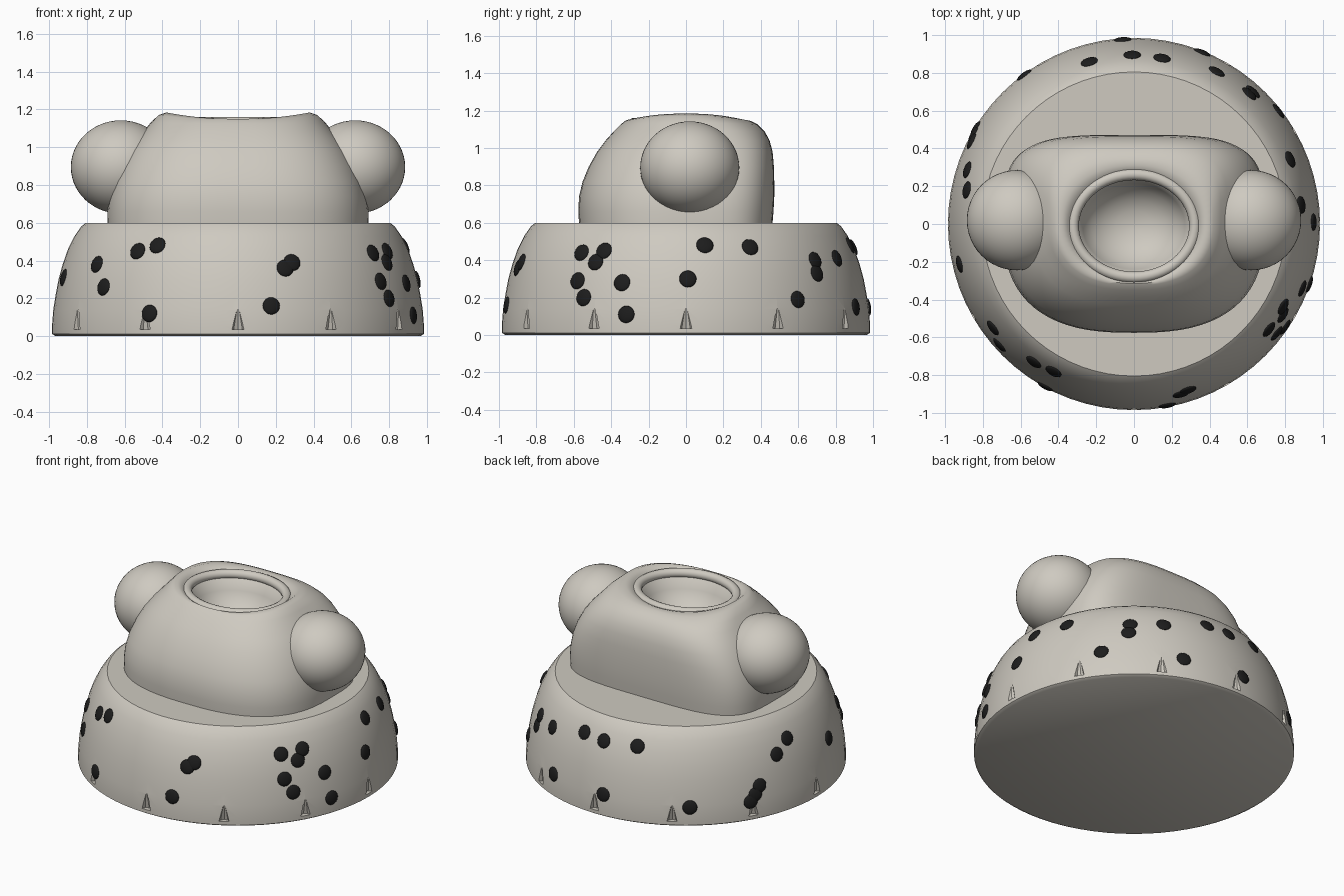
import bpy, bmesh, math
from mathutils import Vector, Matrix

if "Cube" in bpy.data.objects:
    bpy.data.objects.remove(bpy.data.objects["Cube"])


def material(name, colour):
    m = bpy.data.materials.new(name)
    m.diffuse_color = (*colour, 1)
    m.use_nodes = True
    m.node_tree.nodes["Principled BSDF"].inputs["Base Color"].default_value = m.diffuse_color
    return m


CLAY = material("warm_grey", (0.62, 0.59, 0.53))
BLACK = material("black", (0.012, 0.012, 0.012))


def finish(name, bm, mat, angle=40):
    bmesh.ops.recalc_face_normals(bm, faces=bm.faces)
    mesh = bpy.data.meshes.new(name)
    bm.to_mesh(mesh)
    bm.free()
    obj = bpy.data.objects.new(name, mesh)
    bpy.context.collection.objects.link(obj)
    mesh.materials.append(mat)
    bpy.ops.object.select_all(action='DESELECT')
    obj.select_set(True)
    bpy.context.view_layer.objects.active = obj
    if angle:
        bpy.ops.object.shade_smooth_by_angle(angle=math.radians(angle))
    return obj


def loft(bm, rings):
    """Skin a stack of closed rings and cap both ends."""
    rows = [[bm.verts.new(p) for p in ring] for ring in rings]
    n = len(rows[0])
    for a, b in zip(rows, rows[1:]):
        for i in range(n):
            j = (i + 1) % n
            bm.faces.new((a[i], a[j], b[j], b[i]))
    bm.faces.new(rows[0])
    bm.faces.new(rows[-1])


# Domed base
BASE = [(0, 0.965), (0.012, 0.985), (0.06, 0.985), (0.14, 0.978), (0.22, 0.965),
        (0.30, 0.95), (0.38, 0.928), (0.46, 0.90), (0.53, 0.865), (0.58, 0.83), (0.60, 0.805)]


def base_radius(z):
    for (z0, r0), (z1, r1) in zip(BASE, BASE[1:]):
        if z <= z1:
            return r0 + (r1 - r0) * (z - z0) / (z1 - z0)
    return BASE[-1][1]


bm = bmesh.new()
loft(bm, [[(r * math.cos(t * math.tau / 72), r * math.sin(t * math.tau / 72), z)
           for t in range(72)] for z, r in BASE])
base = finish("base", bm, CLAY, 35)

# Small tapered notches around the foot of the base
bm = bmesh.new()
for i in range(12):
    a = i * math.tau / 12
    place = Matrix.Rotation(a, 4, 'Z') @ Matrix.Translation((0.985, 0, 0.09))
    bmesh.ops.create_cone(bm, cap_ends=True, segments=8, radius1=0.032,
                          radius2=0.008, depth=0.11, matrix=place)
cutter = finish("notch_cutter", bm, CLAY, 0)
cut = base.modifiers.new("notches", 'BOOLEAN')
cut.operation = 'DIFFERENCE'
cut.solver = 'EXACT'
cut.object = cutter
cutter.hide_render = True
cutter.hide_set(True)

# Upper body: rounded sections, dished top and a bowl-shaped opening
# z, half width, front y, back y, front exponent, back exponent, side lift
SECTIONS = [
    (0.57, 0.69, -0.57, 0.46, 2.6, 3.9, 0), (0.66, 0.692, -0.576, 0.468, 2.6, 3.9, 0),
    (0.74, 0.683, -0.572, 0.472, 2.6, 3.9, 0), (0.82, 0.663, -0.553, 0.472, 2.6, 3.9, 0),
    (0.90, 0.63, -0.52, 0.470, 2.6, 3.8, 0), (0.98, 0.585, -0.475, 0.463, 2.7, 3.6, 0),
    (1.04, 0.54, -0.43, 0.447, 2.7, 3.4, 0), (1.09, 0.495, -0.385, 0.42, 2.7, 3.2, 0),
    (1.125, 0.46, -0.35, 0.385, 2.6, 2.9, 0.008), (1.145, 0.42, -0.325, 0.345, 2.4, 2.6, 0.025),
    (1.15, 0.38, -0.315, 0.31, 2.2, 2.3, 0.034), (1.14, 0.35, -0.305, 0.285, 2, 2, 0.02),
    (1.125, 0.32, -0.285, 0.265, 2, 2, 0), (1.11, 0.295, -0.26, 0.235, 2, 2, 0),
    (1.04, 0.27, -0.24, 0.215, 2, 2, 0), (0.98, 0.225, -0.20, 0.18, 2, 2, 0),
    (0.935, 0.165, -0.15, 0.13, 2, 2, 0), (0.905, 0.095, -0.09, 0.07, 2, 2, 0),
    (0.895, 0.02, -0.025, 0.005, 2, 2, 0)]


def section(z, hw, front, back, nf, nb, lift):
    mid = (front + back) / 2 + (0.05 if nf > 2.5 else 0)
    ring = []
    for i in range(72):
        c, s = math.cos(i * math.tau / 72), math.sin(i * math.tau / 72)
        n, depth = (nb, back - mid) if s > 0 else (nf, mid - front)
        x = hw * math.copysign(abs(c) ** (2 / n), c)
        y = mid + depth * math.copysign(abs(s) ** (2 / n), s)
        ring.append((x, y, z + lift * c * c))
    return ring


bm = bmesh.new()
loft(bm, [section(*s) for s in SECTIONS])
finish("body", bm, CLAY, 60)

# Raised rim around the opening
bm = bmesh.new()
rows = []
for i in range(64):
    a = i * math.tau / 64
    row = []
    for j in range(14):
        b = j * math.tau / 14
        k = 0.03 * math.cos(b)
        row.append(bm.verts.new(((0.322 + k) * math.cos(a),
                                 -0.01 + (0.272 + k) * math.sin(a),
                                 1.13 + 0.03 * math.sin(b))))
    rows.append(row)
for i in range(64):
    for j in range(14):
        k, m = (i + 1) % 64, (j + 1) % 14
        bm.faces.new((rows[i][j], rows[k][j], rows[k][m], rows[i][m]))
finish("opening_rim", bm, CLAY, 60)

# Round knobs on both sides
for side, label in ((-1, "left"), (1, "right")):
    bm = bmesh.new()
    place = Matrix.Translation((side * 0.62, 0.02, 0.895)) @ Matrix.Diagonal((0.265, 0.265, 0.247, 1))
    bmesh.ops.create_uvsphere(bm, u_segments=48, v_segments=28, radius=1, matrix=place)
    finish(label + "_knob", bm, CLAY, 60)

# Dark spots scattered over the base: angle in degrees, height
SPOTS = [(241.4, .48), (234, .45), (216.4, .38), (222, .26), (241.4, .12), (193, .31),
         (285.5, .36), (288, .39), (280.4, .16), (322, .44), (331, .45), (328.5, .39),
         (322.5, .29), (325.6, .20), (339, .28), (341, .11), (0.6, .30), (6.5, .48),
         (22.5, .47), (48, .33), (48.5, .40), (38, .19), (68.3, .15), (61.5, .41),
         (80.4, .48), (90.6, .47), (105.4, .48), (93.5, .15), (126.4, .13),
         (149, .13), (151, .17), (153, .22), (162, .38), (168.5, .45)]
bm = bmesh.new()
for deg, z in SPOTS:
    a = math.radians(deg)
    slope = (base_radius(z - 0.03) - base_radius(z + 0.03)) / 0.06
    normal = Vector((math.cos(a), math.sin(a), slope)).normalized()
    r = base_radius(z)
    spot = Matrix.Translation((r * math.cos(a), r * math.sin(a), z))
    spot = spot @ normal.to_track_quat('Z', 'Y').to_matrix().to_4x4()
    spot = spot @ Matrix.Diagonal((0.046, 0.046, 0.014, 1))
    bmesh.ops.create_uvsphere(bm, u_segments=20, v_segments=10, radius=1, matrix=spot)
finish("spots", bm, BLACK, 60)
